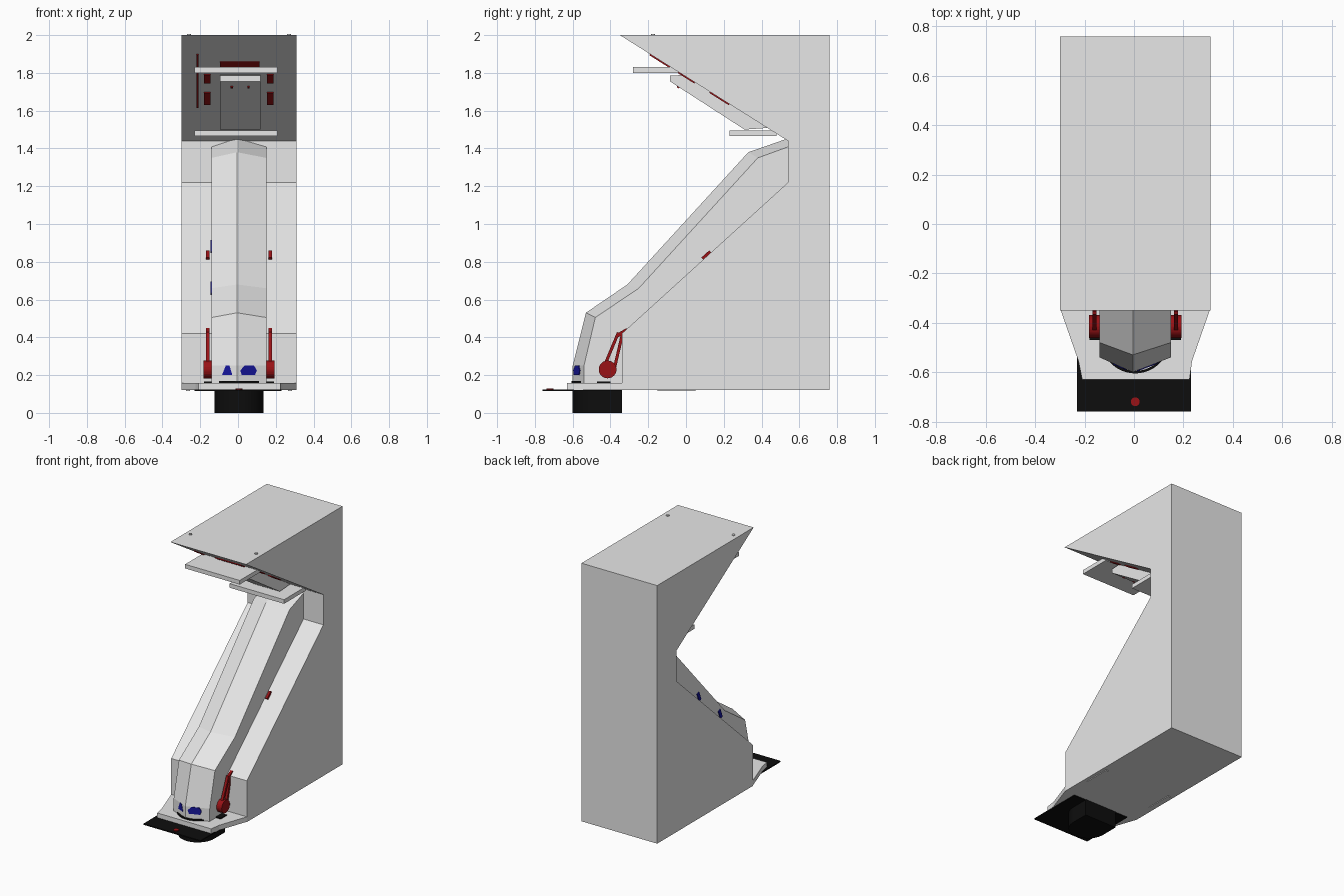
import bpy, bmesh, math
from mathutils import Vector

cube = bpy.data.objects.get("Cube")
if cube:
    bpy.data.objects.remove(cube, do_unlink=True)


def material(name, rgb):
    m = bpy.data.materials.new(name)
    m.use_nodes = True
    m.diffuse_color = (*rgb, 1)
    m.node_tree.nodes["Principled BSDF"].inputs["Base Color"].default_value = (*rgb, 1)
    return m


GREY = material("pale_grey", (0.8, 0.8, 0.8))
BLACK = material("black", (0.004, 0.004, 0.004))
RED = material("dark_red", (0.32, 0.006, 0.008))
BLUE = material("dark_blue", (0.008, 0.008, 0.34))
CX = 0.005  # middle of the cabinet


def finish(name, bm, mat):
    bmesh.ops.recalc_face_normals(bm, faces=bm.faces)
    mesh = bpy.data.meshes.new(name)
    bm.to_mesh(mesh)
    bm.free()
    mesh.materials.append(mat)
    obj = bpy.data.objects.new(name, mesh)
    bpy.context.collection.objects.link(obj)
    return obj


def prism(name, pts, axis, lo, hi, mat):
    """Extrude a (y, z) outline along x, or an (x, y) outline along z."""
    bm = bmesh.new()
    put = (lambda p, t: (t, p[0], p[1])) if axis == "x" else (lambda p, t: (p[0], p[1], t))
    a = [bm.verts.new(put(p, lo)) for p in pts]
    b = [bm.verts.new(put(p, hi)) for p in pts]
    bm.faces.new(a)
    bm.faces.new(b)
    for i in range(len(pts)):
        j = (i + 1) % len(pts)
        bm.faces.new((a[i], a[j], b[j], b[i]))
    return finish(name, bm, mat)


def box(name, x, y, z, mat):
    outline = [(y[0], z[0]), (y[1], z[0]), (y[1], z[1]), (y[0], z[1])]
    return prism(name, outline, "x", x[0], x[1], mat)


def arc(cx, cy, r, start, end, n):
    return [(cx + r * math.cos(math.radians(start + (end - start) * i / n)),
             cy + r * math.sin(math.radians(start + (end - start) * i / n)))
            for i in range(n + 1)]


def bar(name, x, p, q, width, depth, mat):
    """Flat bar in the y-z plane running from p to q."""
    p, q = Vector(p), Vector(q)
    d = (q - p).normalized() * width / 2
    n = Vector((-d.y, d.x))
    return prism(name, [p + n, q + n, q - n, p - n], "x", x - depth / 2, x + depth / 2, mat)


# Cabinet body with sloping front and overhanging hood
prism("cabinet_body", [(-0.34, 0.12), (0.76, 0.12), (0.76, 2.0), (-0.35, 2.0),
                       (0.54, 1.44), (0.54, 1.22), (-0.34, 0.42)], "x", -0.30, 0.31, GREY)

# Ridged central column
ridge = [(-0.60, 0.155), (-0.60, 0.25), (-0.53, 0.53), (-0.31, 0.68), (0.33, 1.38), (0.545, 1.455)]
edge = [(-0.54, 0.155), (-0.54, 0.25), (-0.48, 0.505), (-0.25, 0.66), (0.38, 1.35), (0.545, 1.41)]
back = [(0.545, 1.21), (-0.33, 0.41), (-0.33, 0.155)]
bm = bmesh.new()
mid = [bm.verts.new((CX - 0.01, *p)) for p in ridge]
sides = [[bm.verts.new((CX + s * 0.145, *p)) for p in edge + back] for s in (-1, 1)]
for side in sides:
    bm.faces.new(side)
    for i in range(len(edge) - 1):
        bm.faces.new((side[i], side[i + 1], mid[i + 1], mid[i]))
left, right = sides
bm.faces.new((left[5], mid[5], right[5], right[6], left[6]))
bm.faces.new((left[6], right[6], right[7], left[7]))
bm.faces.new((left[7], right[7], right[8], left[8]))
bm.faces.new((left[8], right[8], right[0], mid[0], left[0]))
finish("central_column", bm, GREY)

# Tapered foot plate, black mat and rounded plinth
prism("foot_plate", [(-0.30, -0.34), (-0.225, -0.555), (-0.21, -0.63), (0.225, -0.63),
                     (0.235, -0.555), (0.31, -0.34)], "z", 0.122, 0.158, GREY)
box("floor_mat", (-0.23, 0.23), (-0.76, -0.345), (0.116, 0.124), BLACK)
prism("plinth", [(0.135, -0.34), (-0.125, -0.34)] + arc(CX, -0.47, 0.13, 180, 360, 24),
      "z", 0, 0.12, BLACK)
prism("mat_button", arc(CX, -0.72, 0.018, 0, 345, 23), "z", 0.124, 0.13, RED)
prism("nose_trim", arc(CX, -0.465, 0.14, 200, 340, 24) + arc(CX, -0.465, 0.13, 340, 200, 24),
      "z", 0.158, 0.168, BLACK)

# Blue lights on the two nose faces
def nose_light(name, outline):
    bm = bmesh.new()
    verts = []
    for x, z in outline:
        y = -0.60 + abs(x - CX + 0.01) * 0.06 / (0.155 if x > CX else 0.135)
        verts.append(bm.verts.new((x, y - 0.004, z)))
    face = bm.faces.new(verts)
    grown = bmesh.ops.extrude_face_region(bm, geom=[face])["geom"]
    bmesh.ops.translate(bm, vec=(0, 0.006, 0),
                        verts=[v for v in grown if isinstance(v, bmesh.types.BMVert)])
    finish(name, bm, BLUE)


nose_light("nose_light_right", [(-0.085, 0.2), (-0.03, 0.2), (-0.045, 0.25), (-0.065, 0.25)])
nose_light("nose_light_left", [(0.02, 0.2), (0.09, 0.2), (0.10, 0.225), (0.085, 0.25),
                               (0.035, 0.25), (0.012, 0.225)])
for y, z in ((0.055, 0.88), (-0.19, 0.66)):
    bar("column_light", CX - 0.147, (y - 0.012, z - 0.03), (y + 0.012, z + 0.03), 0.025, 0.008, BLUE)

# Red wheels, levers and handles either side of the column
for s, label in ((-1, "right"), (1, "left")):
    x = CX + s * 0.165
    prism("wheel_" + label, arc(-0.415, 0.23, 0.047, 0, 345, 23), "x", x - 0.022, x + 0.022, RED)
    bar("lever_front_" + label, x, (-0.425, 0.265), (-0.358, 0.425), 0.016, 0.018, RED)
    bar("lever_back_" + label, x, (-0.385, 0.21), (-0.335, 0.425), 0.016, 0.018, RED)
    bar("lever_tip_" + label, x, (-0.362, 0.41), (-0.31, 0.44), 0.02, 0.018, RED)
    box("wheel_foot_" + label, (x - 0.02, x + 0.02), (-0.47, -0.40), (0.158, 0.165), BLACK)
    bar("handle_" + label, x, (0.088, 0.815), (0.13, 0.853), 0.02, 0.018, RED)
    box("underside_runner_" + label, (CX + s * 0.27 - 0.01, CX + s * 0.27 + 0.01),
        (-0.15, 0.05), (0.115, 0.122), GREY)
    prism("roof_stud_" + label, arc(CX + s * 0.265, -0.175, 0.011, 0, 330, 11), "z", 1.99, 2.006, GREY)

# Shelves and console under the hood
box("upper_shelf", (-0.23, 0.21), (-0.28, -0.04), (1.80, 1.83), GREY)
box("lower_shelf", (-0.23, 0.21), (0.23, 0.48), (1.465, 1.495), GREY)
prism("hood_console", [(-0.085, 1.755), (0.31, 1.5), (0.45, 1.51), (0.42, 1.53), (0.0, 1.79),
                       (-0.085, 1.785)], "x", -0.095, 0.12, GREY)


# Red controls lying on the hood's sloping underside
def hood_part(name, x, width, z_lo, z_hi):
    def on_slope(z):
        return (-0.35 + (2.0 - z) * 0.89 / 0.56, z)
    bar(name, x, on_slope(z_lo), on_slope(z_hi), 0.014, width, RED)


hood_part("hood_display", 0.01, 0.21, 1.825, 1.86)
hood_part("hood_strip", -0.215, 0.01, 1.62, 1.9)
for x in (-0.163, 0.17):
    hood_part("upper_button", x, 0.034, 1.75, 1.795)
    hood_part("lower_button", x, 0.034, 1.635, 1.70)
for x in (-0.033, 0.055):
    bar("console_stud", x, (-0.046, 1.73), (-0.034, 1.722), 0.012, 0.012, RED)
